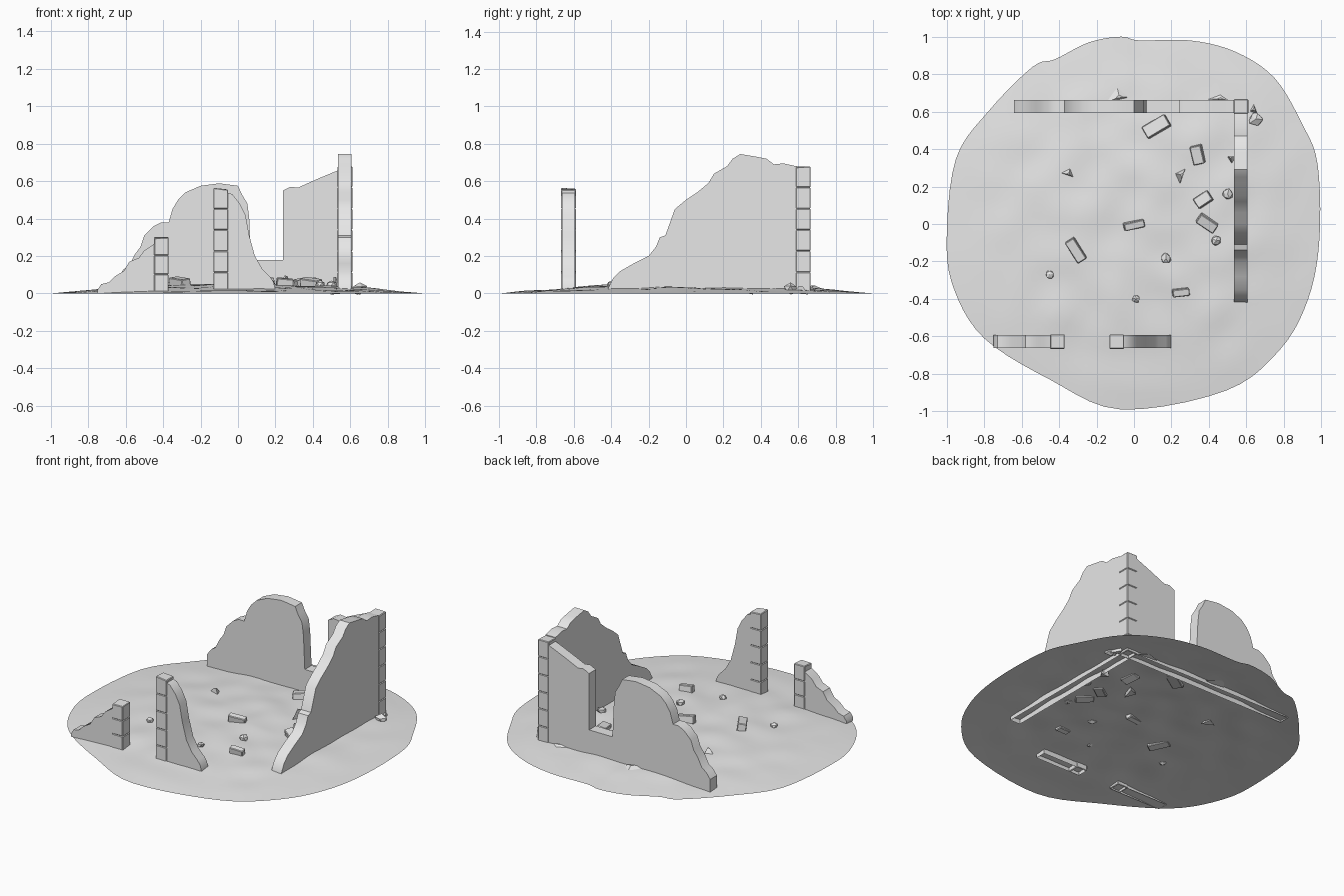
import bpy, bmesh, math, random
from mathutils import Matrix, Vector, noise

random.seed(4)
default_cube = bpy.data.objects.get("Cube")
if default_cube:
    bpy.data.objects.remove(default_cube, do_unlink=True)

stone = bpy.data.materials.new("grey_stone")
stone.use_nodes = True
stone.diffuse_color = (0.8, 0.8, 0.8, 1)
stone.node_tree.nodes["Principled BSDF"].inputs["Base Color"].default_value = stone.diffuse_color


def finish(bm, name, sharp_angle=35):
    """Turn a bmesh into a shaded object, keeping steep edges sharp."""
    bm.normal_update()
    for face in bm.faces:
        face.smooth = True
    for edge in bm.edges:
        if len(edge.link_faces) == 2:
            edge.smooth = edge.calc_face_angle(0) < math.radians(sharp_angle)
    mesh = bpy.data.meshes.new(name)
    bm.to_mesh(mesh)
    bm.free()
    mesh.materials.append(stone)
    obj = bpy.data.objects.new(name, mesh)
    bpy.context.collection.objects.link(obj)
    return obj


def ground_height(x, y, t):
    dome = 0.05 * (1 - t * t)
    ripple = noise.noise(Vector((x * 5, y * 5, 0))) * 0.012
    return max(0, dome + ripple * min(1, 3 * (1 - t)))


# Ground: uneven round sheet, low dome
outline = [(0.99, -0.08), (0.98, 0.32), (0.9, 0.53), (0.75, 0.78), (0.54, 0.92),
           (0.3, 0.98), (0.03, 0.98), (-0.07, 1), (-0.24, 0.97), (-0.42, 0.88),
           (-0.54, 0.84), (-0.77, 0.61), (-0.95, 0.35), (-1, -0.08), (-0.96, -0.35),
           (-0.8, -0.61), (-0.45, -0.83), (-0.07, -0.99), (0.49, -0.89),
           (0.78, -0.67), (0.93, -0.4)]


def smooth_loop(points, steps):
    """Closed Catmull-Rom curve through the points."""
    result = []
    count = len(points)
    for i in range(count):
        a, b, c, d = (Vector(points[(i + k) % count]) for k in (-1, 0, 1, 2))
        for s in range(steps):
            u = s / steps
            result.append(0.5 * (2 * b + (c - a) * u + (2 * a - 5 * b + 4 * c - d) * u ** 2
                                 + (3 * b - a - 3 * c + d) * u ** 3))
    return result


def make_ground(rings=24):
    bm = bmesh.new()
    rim = smooth_loop(outline, 5)
    centre = bm.verts.new((0, 0, ground_height(0, 0, 0)))
    previous = None
    for r in range(1, rings + 1):
        t = r / rings
        ring = [bm.verts.new((p.x * t, p.y * t, ground_height(p.x * t, p.y * t, t))) for p in rim]
        for i in range(len(ring)):
            j = (i + 1) % len(ring)
            if previous:
                bm.faces.new((previous[i], ring[i], ring[j], previous[j]))
            else:
                bm.faces.new((centre, ring[i], ring[j]))
        previous = ring
    finish(bm, "ground", 60)


make_ground()


# Broken walls: a ragged profile extruded to wall thickness, open underneath
def make_wall(name, profile, near, far, along="x"):
    bm = bmesh.new()
    points = [(profile[0][0], 0)] + profile + [(profile[-1][0], 0)]

    def row(depth):
        return [bm.verts.new((u, depth, z) if along == "x" else (depth, u, z)) for u, z in points]

    front, back = row(near), row(far)
    bm.faces.new(front)
    bm.faces.new(back[::-1])
    for i in range(len(points) - 1):
        bm.faces.new((front[i + 1], front[i], back[i], back[i + 1]))
    bmesh.ops.recalc_face_normals(bm, faces=bm.faces)
    finish(bm, name)


back_profile = [(-0.64, 0.09), (-0.61, 0.13), (-0.58, 0.15), (-0.55, 0.21), (-0.52, 0.25),
                (-0.5, 0.31), (-0.45, 0.36), (-0.41, 0.38), (-0.37, 0.38), (-0.35, 0.45),
                (-0.32, 0.5), (-0.28, 0.54), (-0.2, 0.575), (-0.1, 0.588), (0, 0.575),
                (0.02, 0.53), (0.05, 0.48), (0.06, 0.4), (0.07, 0.18), (0.24, 0.18),
                (0.24, 0.55), (0.28, 0.57), (0.32, 0.565), (0.42, 0.61), (0.54, 0.66)]
side_profile = [(-0.42, 0.02), (-0.39, 0.08), (-0.35, 0.12), (-0.28, 0.16), (-0.2, 0.2),
                (-0.16, 0.25), (-0.14, 0.3), (-0.11, 0.31), (-0.06, 0.45), (0, 0.5),
                (0.06, 0.54), (0.12, 0.59), (0.15, 0.64), (0.22, 0.68), (0.25, 0.72),
                (0.29, 0.745), (0.38, 0.73), (0.43, 0.72), (0.47, 0.69), (0.52, 0.695),
                (0.59, 0.68)]
front_right_profile = [(-0.75, 0.02), (-0.73, 0.05), (-0.69, 0.06), (-0.66, 0.09), (-0.61, 0.12),
                       (-0.58, 0.17), (-0.53, 0.19), (-0.5, 0.23), (-0.44, 0.27)]
front_middle_profile = [(-0.06, 0.54), (-0.03, 0.53), (0.01, 0.48), (0.04, 0.42), (0.06, 0.31),
                        (0.09, 0.2), (0.13, 0.13), (0.17, 0.09), (0.19, 0.06), (0.2, 0.02)]
make_wall("back_wall", back_profile, 0.593, 0.663)
make_wall("side_wall", side_profile, 0.535, 0.607, along="y")
make_wall("front_right_wall", front_right_profile, -0.663, -0.593)
make_wall("front_middle_wall", front_middle_profile, -0.663, -0.593)


# Corner pillars: stacks of worn stone blocks
def make_pillar(name, x, y, height, size=0.078):
    courses = max(3, round(height / 0.105))
    step = height / courses
    bm = bmesh.new()
    for c in range(courses):
        made = bmesh.ops.create_cube(bm, size=1)["verts"]
        bmesh.ops.scale(bm, vec=(size, size, step), verts=made)
        bmesh.ops.translate(bm, vec=(x, y, (c + 0.5) * step), verts=made)
        if c == courses - 1:
            for v in made:
                if v.co.z > height - step / 2:
                    v.co.z -= random.uniform(0, 0.012)
    bmesh.ops.bevel(bm, geom=bm.edges[:], offset=0.004, segments=1, affect="EDGES")
    bottom = [f for f in bm.faces if f.calc_center_median().z < 0.001]
    bmesh.ops.delete(bm, geom=bottom, context="FACES")
    finish(bm, name, 30)


make_pillar("back_corner_pillar", 0.571, 0.627, 0.68)
make_pillar("front_middle_pillar", -0.092, -0.628, 0.565)
make_pillar("front_right_pillar", -0.409, -0.628, 0.305)


# Rubble: fallen blocks, rounded stones and flat shards half sunk in the ground
def place(bm, name, x, y, turn, tilt, lift):
    z = ground_height(x, y, math.hypot(x, y)) + lift
    bm.transform(Matrix.Translation((x, y, z)) @ Matrix.Rotation(math.radians(turn), 4, "Z")
                 @ Matrix.Rotation(math.radians(tilt), 4, "X")
                 @ Matrix.Rotation(math.radians(tilt * 0.6), 4, "Y"))
    finish(bm, name, 30)


def make_block(x, y, length, width, turn):
    bm = bmesh.new()
    bmesh.ops.create_cube(bm, size=1)
    bmesh.ops.scale(bm, vec=(length, width, 0.05), verts=bm.verts)
    bmesh.ops.bevel(bm, geom=bm.edges[:], offset=0.004, segments=1, affect="EDGES")
    place(bm, "fallen_block", x, y, turn, random.uniform(-14, 14), 0.012)


def make_stone(x, y, size):
    bm = bmesh.new()
    bmesh.ops.create_icosphere(bm, subdivisions=1, radius=size / 2)
    for v in bm.verts:
        v.co *= random.uniform(0.85, 1.2)
        v.co.z *= 0.8
    place(bm, "loose_stone", x, y, random.uniform(0, 90), 0, 0.008)


def make_shard(x, y, length, width, turn, height):
    bm = bmesh.new()
    bmesh.ops.create_cone(bm, cap_ends=True, segments=3, radius1=0.5, radius2=0.12, depth=1)
    bmesh.ops.scale(bm, vec=(length, width, height), verts=bm.verts)
    place(bm, "stone_shard", x, y, turn, 8, height * 0.2)


for block in [(0.12, 0.52, 0.14, 0.07, 30), (0.34, 0.37, 0.1, 0.06, 102),
              (0.37, 0.13, 0.09, 0.06, 33), (0.39, 0.005, 0.11, 0.055, -35),
              (0, -0.005, 0.11, 0.04, 12), (-0.31, -0.14, 0.13, 0.055, -58),
              (0.25, -0.365, 0.09, 0.04, 6)]:
    make_block(*block)
for pebble in [(0.44, -0.09, 0.055), (-0.45, -0.27, 0.045), (0.17, -0.185, 0.06),
               (0.01, -0.4, 0.045), (0.65, 0.56, 0.075), (0.5, 0.16, 0.06)]:
    make_stone(*pebble)
for shard in [(0.25, 0.26, 0.13, 0.07, 70, 0.08), (-0.35, 0.27, 0.1, 0.06, -20, 0.04),
              (0.52, 0.35, 0.07, 0.06, 180, 0.09), (-0.08, 0.68, 0.2, 0.09, 10, 0.02),
              (0.46, 0.67, 0.2, 0.05, -4, 0.02), (0.64, 0.61, 0.1, 0.06, 110, 0.04)]:
    make_shard(*shard)
